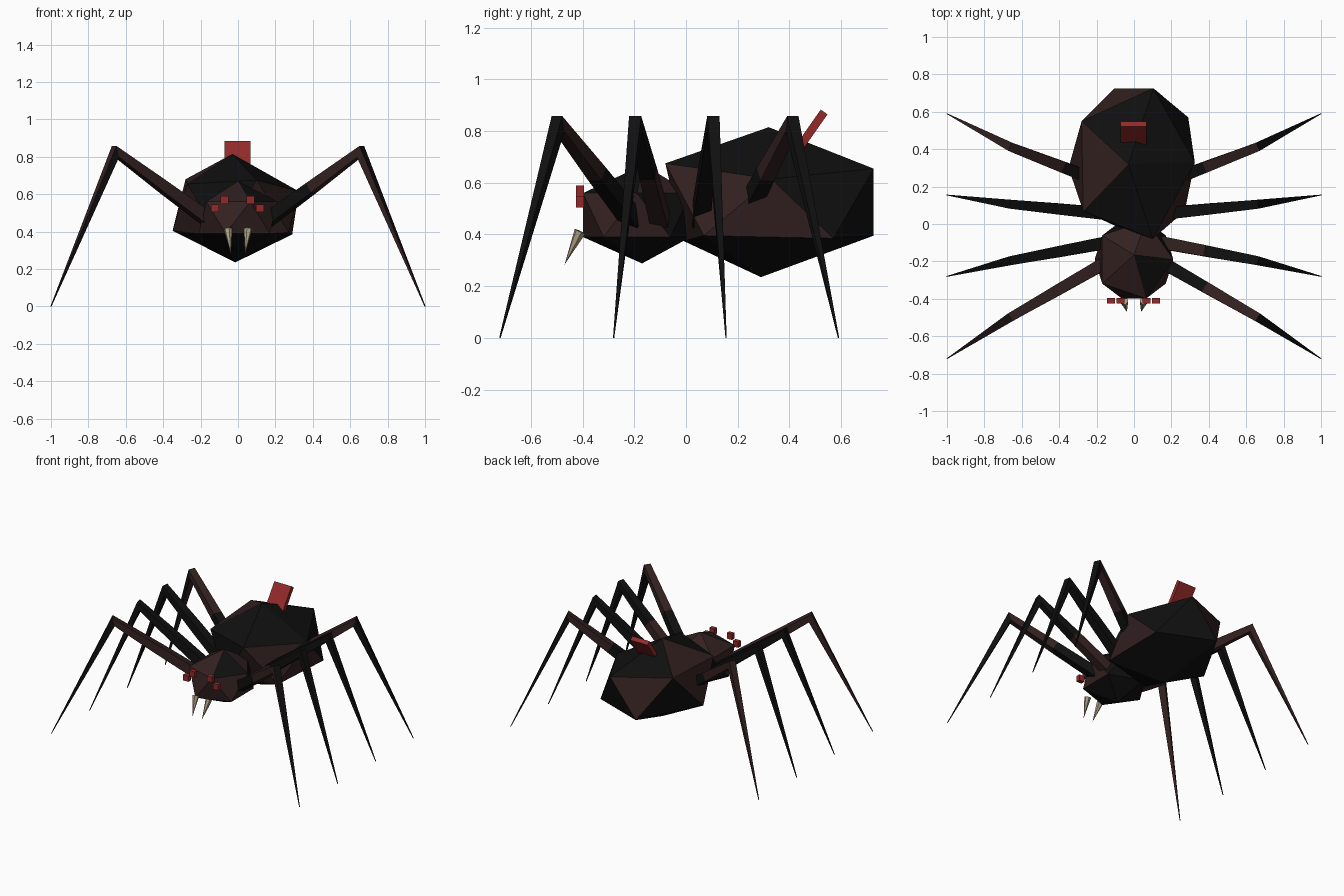
import bpy, bmesh, math
from mathutils import Vector, Matrix

if "Cube" in bpy.data.objects:
    bpy.data.objects.remove(bpy.data.objects["Cube"])


def material(name, rgb):
    m = bpy.data.materials.new(name)
    m.diffuse_color = (*rgb, 1)
    m.use_nodes = True
    m.node_tree.nodes["Principled BSDF"].inputs["Base Color"].default_value = m.diffuse_color
    return m


BLACK = material("black shell", (0.005, 0.005, 0.005))
BROWN = material("dark brown shell", (0.034, 0.015, 0.015))
RED = material("red", (0.29, 0.022, 0.022))
BONE = material("bone", (0.42, 0.36, 0.23))


def finish(name, bm, mats):
    bmesh.ops.recalc_face_normals(bm, faces=bm.faces)
    me = bpy.data.meshes.new(name)
    bm.to_mesh(me)
    bm.free()
    for m in mats:
        me.materials.append(m)
    ob = bpy.data.objects.new(name, me)
    bpy.context.collection.objects.link(ob)
    return ob


def faceted_body(name, centre, radii, brown, moves=()):
    """Stretched icosahedron; brown holds (level, azimuth) of brown facets."""
    bm = bmesh.new()
    bmesh.ops.create_icosphere(bm, subdivisions=1, radius=1)
    for f in bm.faces:
        c = f.calc_center_median().normalized()
        level = ("cap" if c.z > .5 else "upper" if c.z > 0
                 else "lower" if c.z > -.5 else "under")
        azimuth = math.degrees(math.atan2(c.y, c.x))
        f.material_index = int(any(
            level == l and abs((azimuth - a + 180) % 360 - 180) < 10 for l, a in brown))
    for v in bm.verts:
        v.co = Vector(centre) + Vector([a * b for a, b in zip(v.co, radii)])
    # Slightly uneven corners
    for p in moves:
        p = Vector(p)
        min(bm.verts, key=lambda v: (v.co - p).length).co = p
    return finish(name, bm, [BLACK, BROWN])


faceted_body("abdomen", (0, .32, .525), (.375, .477, .29),
             [("cap", 180), ("upper", 180), ("upper", 108), ("upper", -36),
              ("lower", -72), ("lower", -144), ("lower", 0)],
             [(-.03, .32, .815), (-.015, .29, .235), (.10, -.08, .675),
              (-.10, -.01, .375), (-.35, .30, .405), (.325, .33, .615),
              (-.28, .55, .68), (.29, .57, .385)])
faceted_body("head", (0, -.19, .475), (.235, .245, .19),
             [("cap", -108), ("cap", 180), ("cap", 36), ("cap", 108),
              ("upper", -36), ("upper", -108), ("upper", 180),
              ("lower", -72), ("lower", -144), ("lower", 0)],
             [(0, -.165, .67), (0, -.17, .288)])


def leg(name, side, hip_y, knee_y, tip_y, colours, front):
    """Square tapering leg: two upper segments and a pointed lower one."""
    hip, knee, tip = (Vector((side * x, y, z)) for x, y, z in
                      ((.15, hip_y, .455), (.655, knee_y, .828), (1, tip_y, 0)))
    across = (tip - hip).cross(Vector((0, 0, 1))).normalized()
    up_hip = across.cross(knee - hip).normalized()
    up_tip = across.cross(tip - knee).normalized()
    up_knee = (up_hip + up_tip).normalized()
    rings = [(hip, up_hip, .034, .034), (hip.lerp(knee, .48), up_hip, .03, .03),
             (knee, up_knee, .024, .031), (tip, up_tip, .002, .002)]
    bm = bmesh.new()
    loops = [[bm.verts.new(c + across * (w * a) + up * (h * b))
              for a, b in ((1, 1), (-1, 1), (-1, -1), (1, -1))]
             for c, up, w, h in rings]
    for i in range(3):
        for k in range(4):
            n = (k + 1) % 4
            f = bm.faces.new((loops[i][k], loops[i][n], loops[i + 1][n], loops[i + 1][k]))
            f.material_index = colours[i]
    bm.faces.new(loops[0])
    bm.faces.new(loops[-1])
    bmesh.ops.recalc_face_normals(bm, faces=bm.faces)
    bm.normal_update()
    # Front face of the lower segment has its own colour
    for f in bm.faces:
        if f.normal.y < -.6 and abs(f.calc_center_median().x) > .7:
            f.material_index = front
    finish(name, bm, [BLACK, BROWN])


# Legs: hip, knee and tip y, then segment colours on the right and left
LEGS = [("front", -.205, -.495, -.72, ((0, 1, 0), 1), ((1, 1, 1), 0)),
        ("mid_front", -.10, -.195, -.28, ((1, 0, 0), 0), ((0, 0, 0), 0)),
        ("mid_back", .055, .105, .155, ((0, 0, 0), 0), ((0, 0, 0), 0)),
        ("back", .215, .41, .59, ((0, 1, 0), 0), ((0, 1, 1), 0))]
for label, hy, ky, ty, right, left in LEGS:
    leg(label + "_leg_right", 1, hy, ky, ty, *right)
    leg(label + "_leg_left", -1, hy, ky, ty, *left)


def box(name, centre, size, tilt=0):
    bm = bmesh.new()
    bmesh.ops.create_cube(bm, size=1, matrix=Matrix.Translation(centre)
                          @ Matrix.Rotation(tilt, 4, "X") @ Matrix.Diagonal((*size, 1)))
    return finish(name, bm, [RED])


# Eyes
for i, (x, z) in enumerate(((-.123, .525), (-.073, .568), (.067, .568), (.117, .525))):
    box(f"eye_{i + 1}", (x, -.41, z), (.042, .03, .042))

# Slab on the abdomen
box("back_slab", (-.003, .477, .792), (.138, .032, .2), math.radians(-35))

# Fangs
for label, s in (("left", -1), ("right", 1)):
    base, tip = Vector((s * .053, -.41, .412)), Vector((s * .038, -.47, .283))
    d = tip - base
    bm = bmesh.new()
    bmesh.ops.create_cone(bm, cap_ends=True, segments=6, radius1=.023, radius2=0,
                          depth=d.length, matrix=Matrix.Translation((base + tip) / 2)
                          @ d.to_track_quat("Z", "Y").to_matrix().to_4x4())
    finish("fang_" + label, bm, [BONE])
